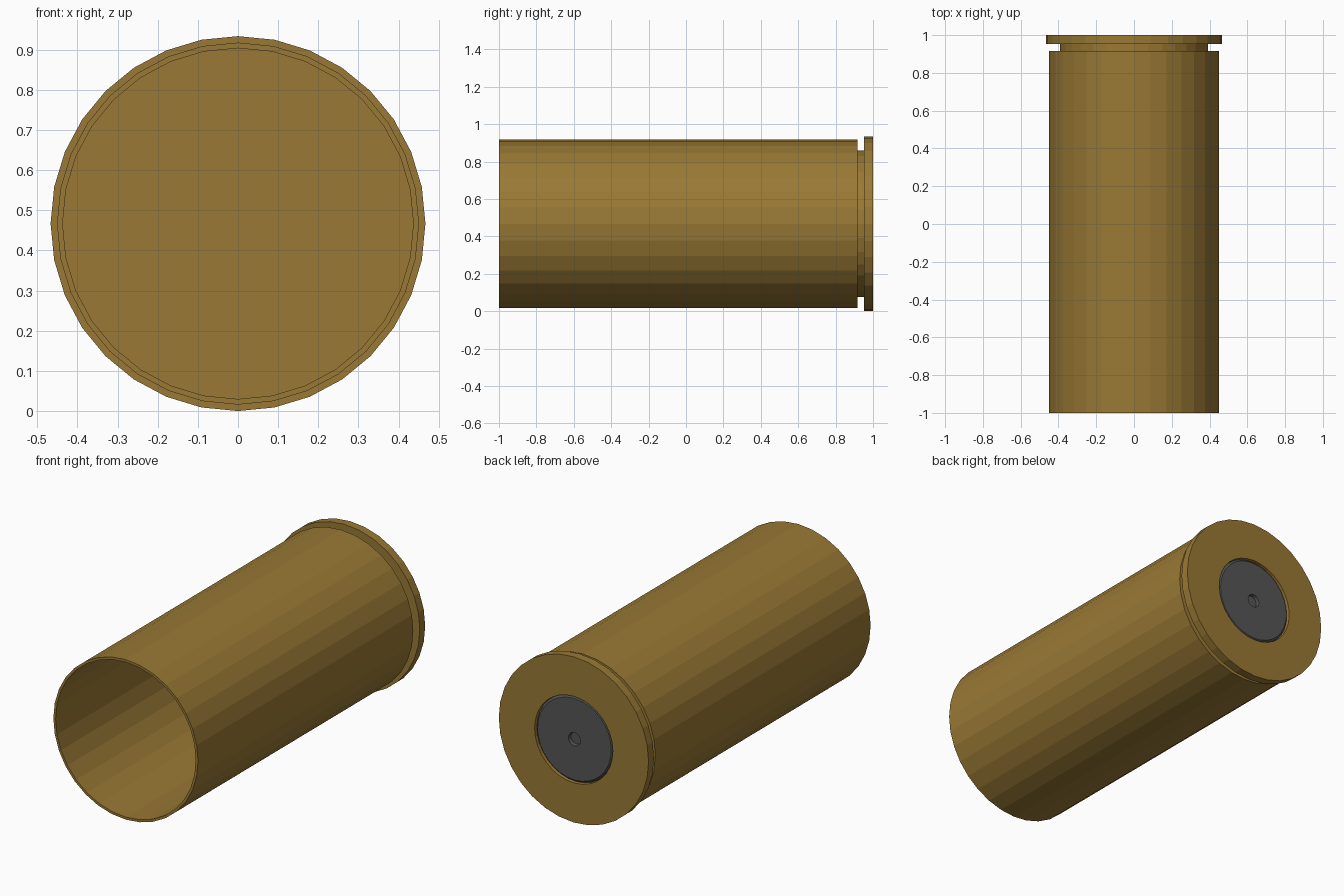
import bpy, bmesh
from math import sin, cos, pi

if "Cube" in bpy.data.objects:
    bpy.data.objects.remove(bpy.data.objects["Cube"])

SIDES = 32
CENTRE_Z = 0.467


def material(name, colour):
    mat = bpy.data.materials.new(name)
    mat.diffuse_color = (*colour, 1)
    mat.use_nodes = True
    mat.node_tree.nodes["Principled BSDF"].inputs["Base Color"].default_value = mat.diffuse_color
    return mat


def lathe(name, profile, mat):
    """Turn (radius, y) points around the long axis; radius 0 makes a pole."""
    bm = bmesh.new()
    rings = []
    for r, y in profile:
        if r == 0:
            rings.append([bm.verts.new((0, y, CENTRE_Z))])
        else:
            rings.append([bm.verts.new((r * sin(2 * pi * i / SIDES), y,
                                        CENTRE_Z + r * cos(2 * pi * i / SIDES)))
                          for i in range(SIDES)])
    for a, b in zip(rings, rings[1:]):
        for i in range(SIDES):
            j = (i + 1) % SIDES
            quad = [a[i % len(a)], a[j % len(a)], b[j % len(b)], b[i % len(b)]]
            bm.faces.new(list(dict.fromkeys(quad)))
    bmesh.ops.recalc_face_normals(bm, faces=bm.faces)
    mesh = bpy.data.meshes.new(name)
    bm.to_mesh(mesh)
    bm.free()
    mesh.materials.append(mat)
    obj = bpy.data.objects.new(name, mesh)
    bpy.context.collection.objects.link(obj)
    return obj


brass = material("brass", (0.32, 0.19, 0.035))
steel = material("dark_steel", (0.09, 0.09, 0.09))

# Hollow casing: inner floor, thin wall, extractor groove, rim, primer pocket
lathe("casing", [
    (0, 0.88), (0.437, 0.88), (0.437, -1.0), (0.451, -1.0),
    (0.451, 0.917), (0.392, 0.917), (0.392, 0.952),
    (0.467, 0.952), (0.467, 1.0), (0.244, 1.0), (0.244, 0.96), (0, 0.96),
], brass)

# Primer cap with a chamfered edge and a small central dimple
lathe("primer", [
    (0, 0.962), (0.242, 0.962), (0.242, 0.982), (0.23, 0.994),
    (0.037, 0.994), (0.034, 0.975), (0, 0.975),
], steel)
